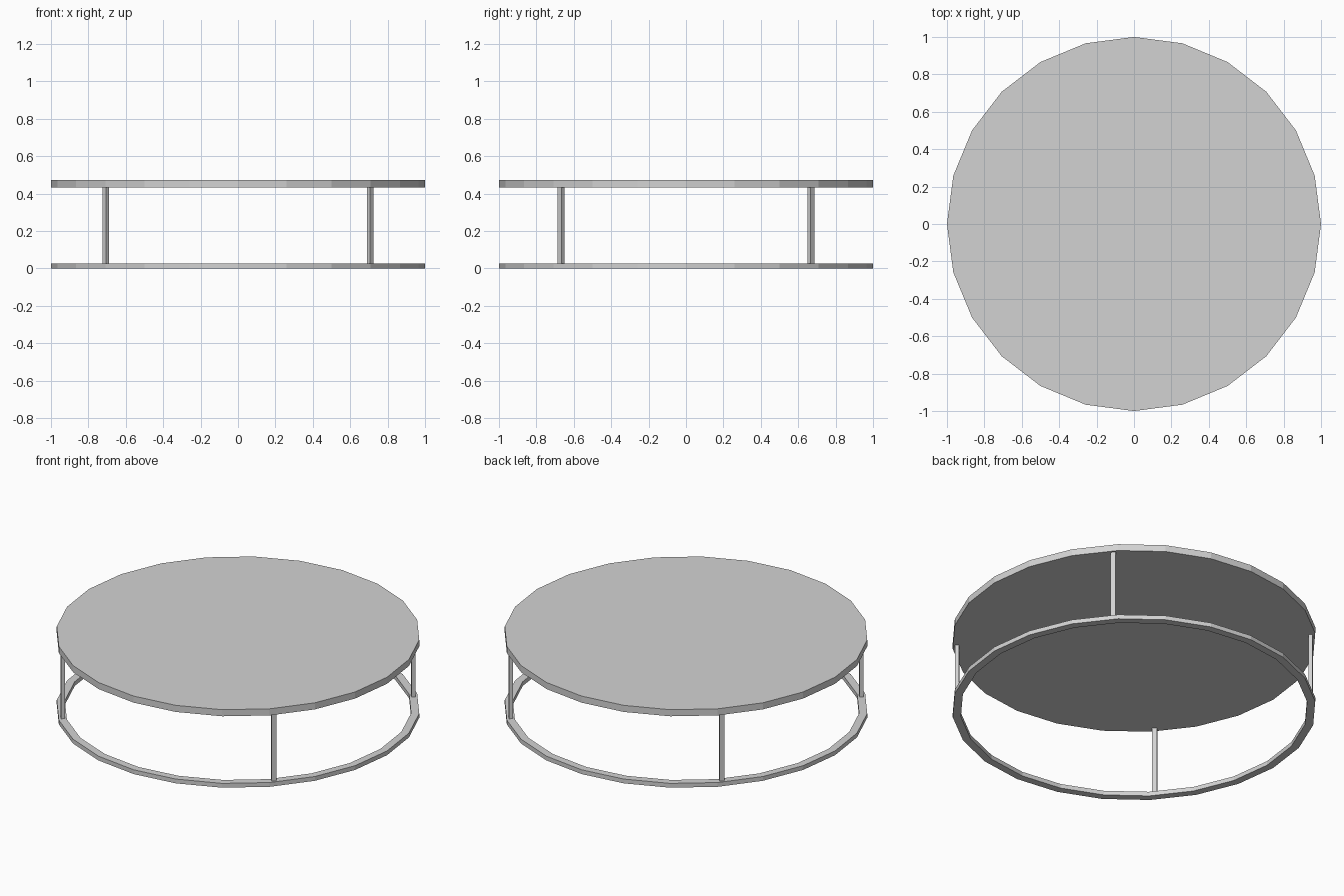
import bpy
import bmesh
from math import cos, sin, tau, atan2
from mathutils import Matrix, Vector

cube = bpy.data.objects.get("Cube")
if cube:
    bpy.data.objects.remove(cube, do_unlink=True)

SIDES = 24
TOP_Z, TOP_UNDER, RING_TOP = 0.473, 0.433, 0.026

grey = bpy.data.materials.new("plain_grey")
grey.use_nodes = True
colour = (0.65, 0.65, 0.65, 1)
grey.diffuse_color = colour
grey.node_tree.nodes["Principled BSDF"].inputs["Base Color"].default_value = colour


def add_object(name, bm):
    bmesh.ops.recalc_face_normals(bm, faces=bm.faces)
    mesh = bpy.data.meshes.new(name)
    bm.to_mesh(mesh)
    bm.free()
    mesh.materials.append(grey)
    obj = bpy.data.objects.new(name, mesh)
    bpy.context.collection.objects.link(obj)
    return obj


def loop(bm, radius, z):
    return [bm.verts.new((radius * cos(tau * i / SIDES), radius * sin(tau * i / SIDES), z))
            for i in range(SIDES)]


def bridge(bm, a, b):
    for i in range(SIDES):
        j = (i + 1) % SIDES
        bm.faces.new((a[i], a[j], b[j], b[i]))


# Table top: a faceted disc
bm = bmesh.new()
under, over = loop(bm, 1, TOP_UNDER), loop(bm, 1, TOP_Z)
bridge(bm, under, over)
bm.faces.new(under)
bm.faces.new(over)
add_object("table_top", bm)

# Base ring: a rectangular profile carried around the same polygon
bm = bmesh.new()
profile = [(1, 0), (1, RING_TOP), (0.955, RING_TOP), (0.955, 0)]
loops = [loop(bm, r, z) for r, z in profile]
for k in range(len(loops)):
    bridge(bm, loops[k], loops[(k + 1) % len(loops)])
add_object("base_ring", bm)

# Four slim legs, turned to face outwards
for side, sx in (("right", -1), ("left", 1)):
    for end, sy in (("front", -1), ("back", 1)):
        x, y = 0.708 * sx, 0.668 * sy
        height = TOP_UNDER - RING_TOP
        place = (Matrix.Translation(Vector((x, y, RING_TOP + height / 2)))
                 @ Matrix.Rotation(atan2(y, x), 4, 'Z')
                 @ Matrix.Diagonal((0.022, 0.028, height, 1)))
        bm = bmesh.new()
        bmesh.ops.create_cube(bm, size=1, matrix=place)
        add_object(f"{end}_{side}_leg", bm)
